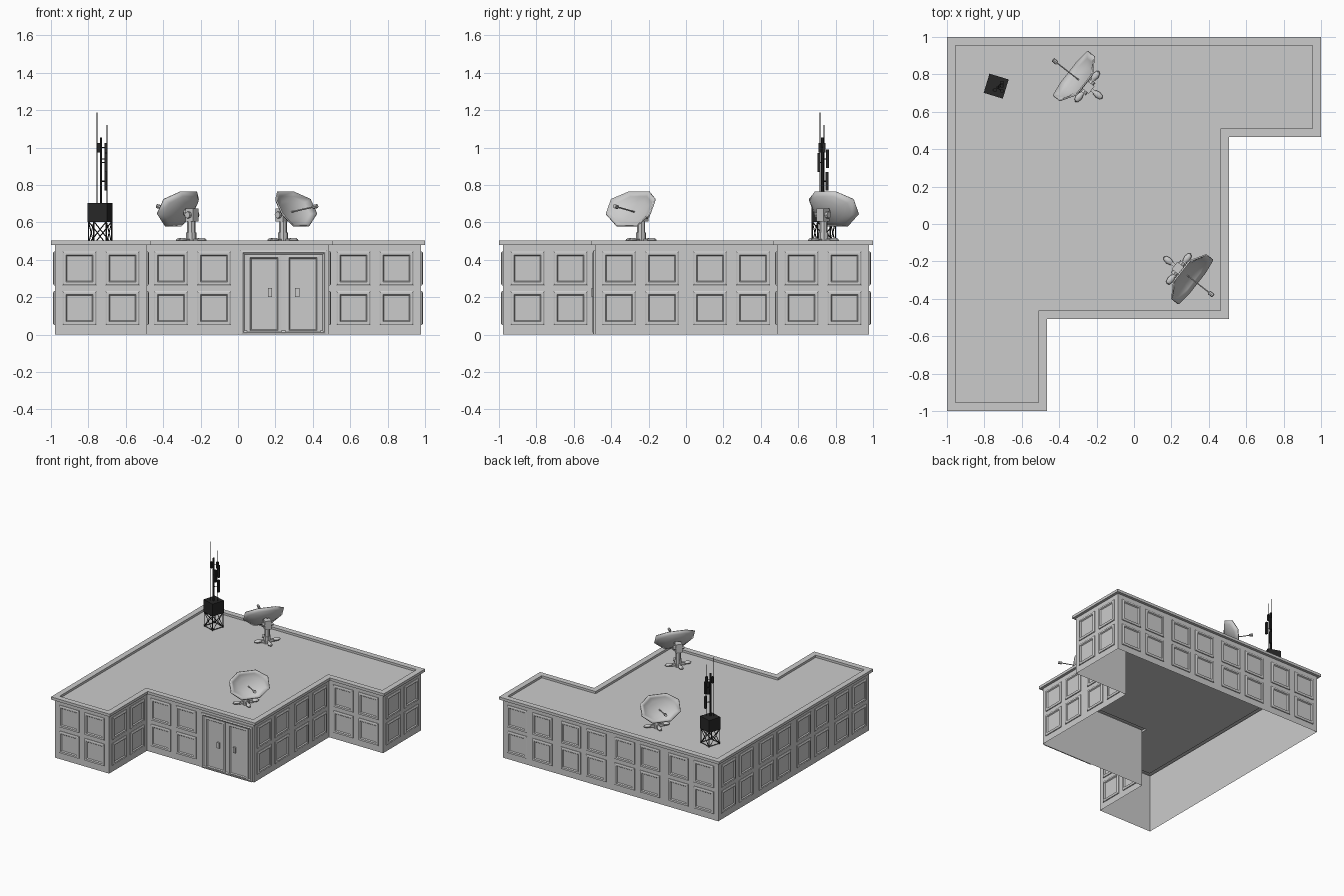
import bpy, bmesh, math
from mathutils import Matrix, Vector

if "Cube" in bpy.data.objects:
    bpy.data.objects.remove(bpy.data.objects["Cube"])

V = Vector


def finish(bm, name, smooth=None, color=None, recalc=False):
    if recalc:
        bmesh.ops.recalc_face_normals(bm, faces=bm.faces)
    me = bpy.data.meshes.new(name)
    bm.to_mesh(me)
    bm.free()
    ob = bpy.data.objects.new(name, me)
    bpy.context.collection.objects.link(ob)
    if color:
        me.materials.append(color)
    if smooth:
        bpy.ops.object.select_all(action='DESELECT')
        ob.select_set(True)
        bpy.context.view_layer.objects.active = ob
        bpy.ops.object.shade_smooth_by_angle(angle=math.radians(smooth))
    return ob


def box(bm, c, s, M=Matrix()):
    bmesh.ops.create_cube(bm, size=1, matrix=M @ Matrix.Translation(c) @ Matrix.Diagonal((*s, 1)))


def rod(bm, a, b, r, M=Matrix(), n=6, r2=None):
    a, b = V(a), V(b)
    d = b - a
    T = Matrix.Translation((a + b) / 2) @ d.to_track_quat('Z', 'Y').to_matrix().to_4x4()
    bmesh.ops.create_cone(bm, cap_ends=True, segments=n, radius1=r,
                          radius2=r if r2 is None else r2, depth=d.length, matrix=M @ T)


def panel(bm, M, cx, cy, w, h, steps):
    # stepped rectangular panel; steps are (inset, outward distance)
    prev = None
    for ins, out in steps:
        x, y = w / 2 - ins, h / 2 - ins
        ring = [bm.verts.new(M @ V((cx + sx * x, cy + sy * y, out)))
                for sx, sy in ((-1, -1), (1, -1), (1, 1), (-1, 1))]
        if prev:
            for i in range(4):
                j = (i + 1) % 4
                bm.faces.new((prev[i], prev[j], ring[j], ring[i]))
        prev = ring
    bm.faces.new(prev)


# Footprint, counter-clockwise
A, B = 0.978, 0.487
PLAN = [(-A, -A), (-B, -A), (-B, -B), (B, -B), (B, B), (A, B), (A, A), (-A, A)]
N = len(PLAN)


def edge_normal(i):
    d = (V(PLAN[(i + 1) % N]) - V(PLAN[i])).normalized()
    return V((d.y, -d.x))


def outline(bm, off, z):
    return [bm.verts.new((*(V(p) + off * (edge_normal(i - 1) + edge_normal(i))), z))
            for i, p in enumerate(PLAN)]


def bridge(bm, r1, r2):
    for i in range(N):
        j = (i + 1) % N
        bm.faces.new((r1[i], r1[j], r2[j], r2[i]))


# Walls, open below
bm = bmesh.new()
bridge(bm, outline(bm, 0, 0), outline(bm, 0, 0.482))
finish(bm, "walls")

# Roof deck with overhanging parapet
bm = bmesh.new()
rings = [outline(bm, o, z) for o, z in
         ((0, 0.48), (0.022, 0.48), (0.022, 0.502), (-0.024, 0.502), (-0.024, 0.484))]
for r1, r2 in zip(rings, rings[1:]):
    bridge(bm, r1, r2)
bm.faces.new(rings[-1])
finish(bm, "roof")

# Windows in every bay, double door in one front bay
win, door = bmesh.new(), bmesh.new()
FRAME = [(0, 0), (0, 0.006), (0.006, 0.01), (0.018, 0.01), (0.024, 0.002)]
for i in range(N):
    p, q = V(PLAN[i]), V(PLAN[(i + 1) % N])
    d, n = (q - p).normalized(), edge_normal(i)
    M = Matrix(((d.x, 0, n.x, p.x), (d.y, 0, n.y, p.y), (0, 1, 0, 0), (0, 0, 0, 1)))
    bays = round((q - p).length / 0.489)
    bay = (q - p).length / bays
    for k in range(bays):
        c = (k + 0.5) * bay
        if i == 2 and k == 1:
            panel(door, M, c, 0.225, 0.46, 0.45,
                  [(0, 0), (0, 0.008), (0.012, 0.012), (0.022, 0.004)])
            for s in (-1, 1):
                panel(door, M, c + s * 0.104, 0.217, 0.185, 0.425,
                      [(0, 0.004), (0, 0.01), (0.018, 0.012), (0.024, 0.004)])
                box(door, (c + s * 0.073, 0.225, 0.01), (0.022, 0.046, 0.014), M)
            continue
        for s in (-1, 1):
            for z in (0.142, 0.354):
                panel(win, M, c + s * 0.115, z, 0.18, 0.18, FRAME)
finish(win, "windows")
finish(door, "double_door")

# Black radio mast on a braced stand
black = bpy.data.materials.new("black")
black.diffuse_color = (0.02, 0.02, 0.02, 1)
black.use_nodes = True
black.node_tree.nodes["Principled BSDF"].inputs["Base Color"].default_value = black.diffuse_color
M = Matrix.Translation((-0.737, 0.737, 0)) @ Matrix.Rotation(math.radians(-17), 4, 'Z')
bm = bmesh.new()
h, z0, z1 = 0.05, 0.484, 0.605
cs = [(-h, -h), (h, -h), (h, h), (-h, h)]
for i in range(4):
    a, b = cs[i], cs[(i + 1) % 4]
    rod(bm, (*a, z0), (*a, z1), 0.004, M, 4)
    rod(bm, (*a, z0), (*b, z1), 0.003, M, 4)
    rod(bm, (*b, z0), (*a, z1), 0.003, M, 4)
    rod(bm, (*a, z0 + 0.005), (*b, z0 + 0.005), 0.003, M, 4)
finish(bm, "mast_stand", color=black)
bm = bmesh.new()
box(bm, (0, 0, 0.654), (0.107, 0.107, 0.102), M)
finish(bm, "equipment_box", color=black)
bm = bmesh.new()
for x, y, top, r in ((-0.754, 0.716, 1.187, 0.003), (-0.70, 0.738, 1.12, 0.003),
                     (-0.732, 0.728, 1.055, 0.007)):
    rod(bm, (x, y, 0.70), (x, y, top), r)
for x, y, z in ((-0.707, 0.755, 0.82), (-0.705, 0.712, 0.92), (-0.707, 0.757, 0.94), (-0.705, 0.738, 1.0),
                (-0.743, 0.716, 1.0)):
    box(bm, (x, y, z), (0.016, 0.016, 0.1 if z < 1 else 0.05))
    rod(bm, (x, y, z), (-0.732, 0.728, z), 0.003)
finish(bm, "antennas", color=black)

# Satellite dishes
TILT = math.radians(30)


def dish(tag, x, y, azimuth):
    M = Matrix.Translation((x, y, 0)) @ Matrix.Rotation(math.radians(azimuth), 4, 'Z')
    # pedestal with four rounded feet and a pivot head
    bm = bmesh.new()
    for k in range(4):
        R = M @ Matrix.Rotation(k * math.pi / 2, 4, 'Z')
        T = R @ Matrix.Translation((0.072, 0, 0.505)) @ Matrix.Diagonal((0.032, 0.018, 0.013, 1))
        bmesh.ops.create_uvsphere(bm, u_segments=8, v_segments=6, radius=1, matrix=T)
        box(bm, (0.035, 0, 0.502), (0.05, 0.018, 0.02), R)
    rod(bm, (0, 0, 0.484), (0, 0, 0.545), 0.027, M, 8)
    rod(bm, (0, 0, 0.54), (0, 0, 0.62), 0.022, M, 8)
    box(bm, (-0.005, 0, 0.64), (0.05, 0.05, 0.07), M)
    rod(bm, (-0.005, -0.042, 0.64), (-0.005, 0.042, 0.64), 0.018, M, 8)
    rod(bm, (0, 0, 0.645), (0.038, 0, 0.653), 0.02, M, 8)
    finish(bm, tag + "_pedestal", smooth=35)
    # faceted reflector: centre octagon and a wide clipped rim
    bm = bmesh.new()
    D = M @ Matrix.Translation((0.035, 0, 0.652)) @ Matrix.Rotation(-TILT, 4, 'Y')
    rim = [(0.15, 0.045), (0.07, 0.105), (-0.07, 0.105), (-0.15, 0.045),
           (-0.15, -0.045), (-0.07, -0.105), (0.07, -0.105), (0.15, -0.045)]
    loops = [[bm.verts.new(D @ V((2.7 * s * s * (a * a + b * b), a * s, b * s)))
              for a, b in rim] for s in (0.55, 0.8, 1.0)]
    bm.faces.new(loops[0])
    for r1, r2 in zip(loops, loops[1:]):
        bridge(bm, r2, r1)
    ob = finish(bm, tag + "_reflector", smooth=30, recalc=True)
    mod = ob.modifiers.new("thickness", 'SOLIDIFY')
    mod.thickness, mod.offset = 0.008, 0
    # feed arm and horn
    bm = bmesh.new()
    rod(bm, (0.035, 0, 0.652), (0.215, 0, 0.684), 0.004, M)
    rod(bm, (0.205, 0, 0.682), (0.232, 0, 0.687), 0.011, M, 8)
    finish(bm, tag + "_feed_arm")


dish("front_dish", 0.24, -0.24, -38)
dish("back_dish", -0.25, 0.735, 142)
